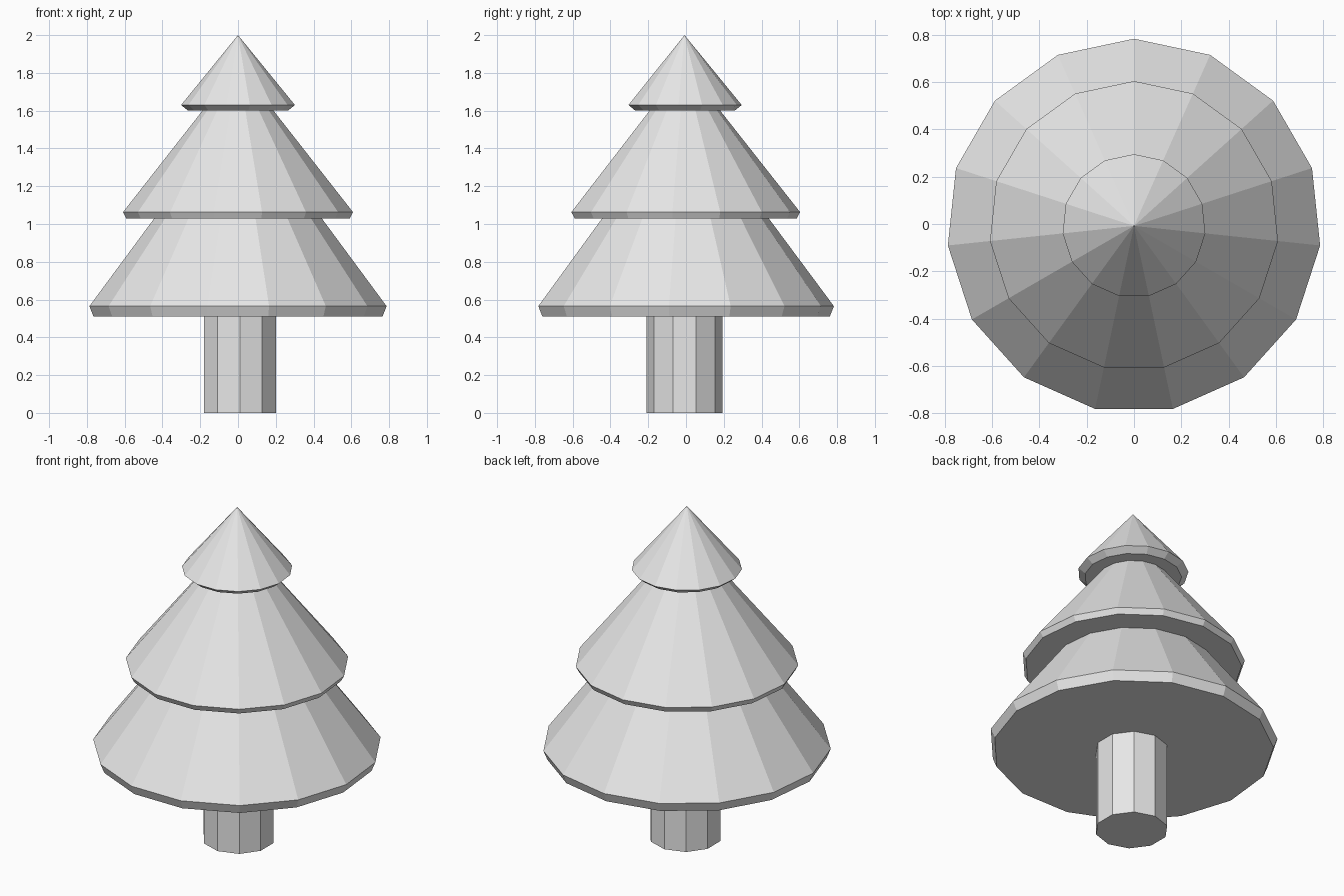
import bpy
import math

if "Cube" in bpy.data.objects:
    bpy.data.objects.remove(bpy.data.objects["Cube"], do_unlink=True)

# One plain material for the whole tree
grey = bpy.data.materials.new("light_grey")
grey.use_nodes = True
colour = (0.8, 0.8, 0.8, 1)
grey.diffuse_color = colour
grey.node_tree.nodes["Principled BSDF"].inputs["Base Color"].default_value = colour

CENTRE_Y = -0.008


def lathe(name, profile, sides, start, x=0.0):
    """Closed faceted solid from (radius, z) rings, bottom to top; radius 0 is a tip."""
    verts, faces, rings = [], [], []
    for radius, z in profile:
        count = sides if radius > 0 else 1
        rings.append([len(verts) + i for i in range(count)])
        for i in range(count):
            a = start + math.tau * i / sides
            verts.append((x + radius * math.cos(a), CENTRE_Y + radius * math.sin(a), z))
    for low, high in zip(rings, rings[1:]):
        for i in range(sides):
            j = (i + 1) % sides
            if len(high) == 1:
                faces.append((low[i], low[j], high[0]))
            else:
                faces.append((low[i], low[j], high[j], high[i]))
    faces.append(rings[0][::-1])
    if len(rings[-1]) > 1:
        faces.append(rings[-1])
    mesh = bpy.data.meshes.new(name)
    mesh.from_pydata(verts, [], faces)
    mesh.materials.append(grey)
    obj = bpy.data.objects.new(name, mesh)
    bpy.context.collection.objects.link(obj)
    return obj


# Trunk, slightly off the tree's axis
lathe("trunk", [(0.2, 0), (0.2, 0.53)], 10, -math.pi / 2, x=0.01)

# Foliage tiers: underside radius and height, rim radius and height, tip height
tiers = {
    "lower_foliage": (0.769, 0.51, 0.791, 0.565, 1.63),
    "middle_foliage": (0.595, 1.03, 0.612, 1.063, 1.84),
    "top_foliage": (0.266, 1.6, 0.303, 1.63, 2.0),
}
for name, (r_base, z_base, r_rim, z_rim, z_tip) in tiers.items():
    lathe(name, [(r_base, z_base), (r_rim, z_rim), (0, z_tip)], 15, math.pi / 2)
